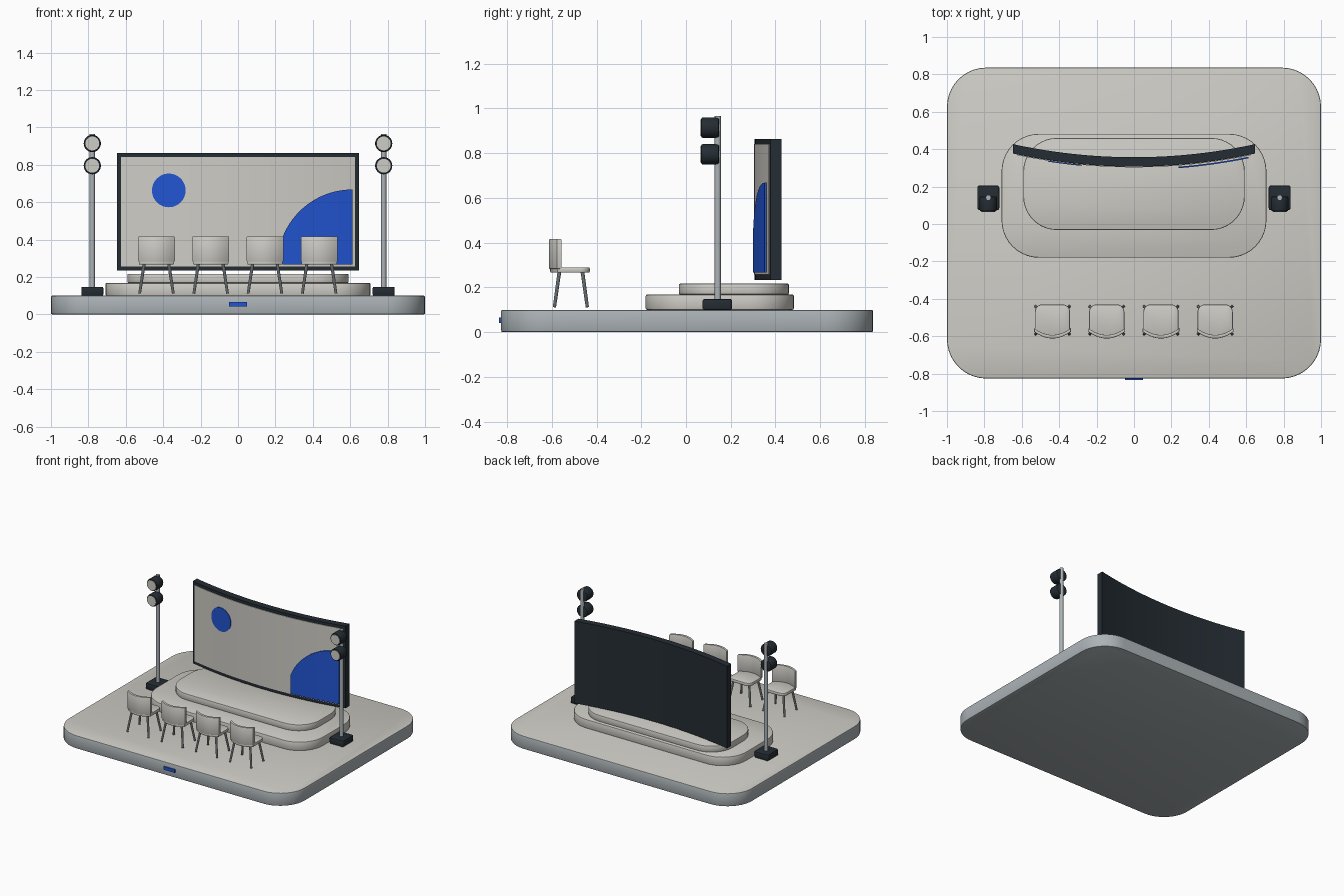
import bpy, bmesh, math
from mathutils import Vector

if "Cube" in bpy.data.objects:
    bpy.data.objects.remove(bpy.data.objects["Cube"])


def material(name, rgb):
    m = bpy.data.materials.new(name)
    m.diffuse_color = (*rgb, 1)
    m.use_nodes = True
    m.node_tree.nodes["Principled BSDF"].inputs["Base Color"].default_value = m.diffuse_color
    return m


CREAM = material("warm white", (0.62, 0.605, 0.56))
STEEL = material("steel grey", (0.41, 0.45, 0.47))
DARK = material("charcoal", (0.018, 0.026, 0.033))
BLUE = material("bright blue", (0.016, 0.09, 0.64))


def finish(bm, name, *mats, smooth=True):
    bmesh.ops.remove_doubles(bm, verts=bm.verts, dist=1e-5)
    bmesh.ops.recalc_face_normals(bm, faces=bm.faces)
    me = bpy.data.meshes.new(name)
    bm.to_mesh(me)
    bm.free()
    ob = bpy.data.objects.new(name, me)
    bpy.context.collection.objects.link(ob)
    for m in mats:
        me.materials.append(m)
    if smooth:
        bpy.ops.object.select_all(action='DESELECT')
        ob.select_set(True)
        bpy.context.view_layer.objects.active = ob
        bpy.ops.object.shade_smooth_by_angle(angle=math.radians(35))
    return ob


def prism(name, outline, z0, z1, bevel, *mats):
    """Extrude a flat outline upward and soften its rims."""
    bm = bmesh.new()
    face = bm.faces.new([bm.verts.new((x, y, z0)) for x, y in outline])
    ext = bmesh.ops.extrude_face_region(bm, geom=[face], use_keep_orig=True)
    for v in ext["geom"]:
        if isinstance(v, bmesh.types.BMVert):
            v.co.z = z1
    bmesh.ops.recalc_face_normals(bm, faces=bm.faces)
    if bevel:
        rims = [e for e in bm.edges if abs(e.verts[0].co.z - e.verts[1].co.z) < 1e-6]
        bmesh.ops.bevel(bm, geom=rims, offset=bevel, segments=2, profile=0.5,
                        affect='EDGES')
    return finish(bm, name, *mats)


def rounded_rect(x0, x1, y0, y1, r, n=10):
    pts = []
    for k, (cx, cy) in enumerate([(x1 - r, y1 - r), (x0 + r, y1 - r),
                                  (x0 + r, y0 + r), (x1 - r, y0 + r)]):
        for i in range(n + 1):
            a = math.pi / 2 * (k + i / n)
            pts.append((cx + r * math.cos(a), cy + r * math.sin(a)))
    return pts


def cylinder(name, a, b, r0, r1, mat, sides=24, bevel=0):
    a, b = Vector(a), Vector(b)
    d = b - a
    bm = bmesh.new()
    bmesh.ops.create_cone(bm, cap_ends=True, segments=sides, radius1=r0,
                          radius2=r1, depth=d.length)
    if bevel:
        rims = [e for e in bm.edges if abs(e.verts[0].co.z - e.verts[1].co.z) < 1e-6]
        bmesh.ops.bevel(bm, geom=rims, offset=bevel, segments=2, profile=0.5,
                        affect='EDGES')
    bm.transform(d.to_track_quat('Z', 'Y').to_matrix().to_4x4())
    bmesh.ops.translate(bm, vec=(a + b) / 2, verts=bm.verts)
    return finish(bm, name, mat)


def bowed(name, xs, low, high, front, thick, mat):
    """Slab following the bowed screen; low and high give z for each x."""
    bm = bmesh.new()
    rings = []
    for x in xs:
        y = 0.307 + x * x / 6.0 - front
        rings.append([bm.verts.new(p) for p in (
            (x, y, low(x)), (x, y, high(x)),
            (x, y + thick, high(x)), (x, y + thick, low(x)))])
    for p, q in zip(rings, rings[1:]):
        for i in range(4):
            j = (i + 1) % 4
            bm.faces.new((p[i], p[j], q[j], q[i]))
    bm.faces.new(rings[0])
    bm.faces.new(rings[-1])
    return finish(bm, name, mat)


def span(a, b, n):
    return [a + (b - a) * i / n for i in range(n + 1)]


# Platform with pale top and grey sides
platform = prism("platform", rounded_rect(-1, 1, -0.826, 0.836, 0.21), 0, 0.1,
                 0.007, STEEL, CREAM)
for p in platform.data.polygons:
    p.material_index = 1 if p.normal.z > 0.5 else 0

# Front badge plate
prism("front_plate", [(-0.047, -0.835), (0.047, -0.835), (0.047, -0.825),
                      (-0.047, -0.825)], 0.042, 0.066, 0, BLUE)

# Stage tiers
prism("lower_tier", rounded_rect(-0.708, 0.708, -0.18, 0.482, 0.2), 0.1, 0.168,
      0.006, CREAM)
prism("upper_tier", rounded_rect(-0.592, 0.592, -0.032, 0.46, 0.18), 0.168, 0.217,
      0.006, CREAM)

# Bowed screen: frame, panel and graphics
bowed("screen_frame", span(-0.647, 0.647, 24), lambda x: 0.234, lambda x: 0.863,
      0, 0.05, DARK)
bowed("screen_panel", span(-0.625, 0.625, 24), lambda x: 0.257, lambda x: 0.841,
      0.004, 0.006, CREAM)


def disc_half(x):
    return math.sqrt(max(0, 0.09 ** 2 - (x + 0.37) ** 2))


bowed("screen_disc", [-0.37 - 0.09 * math.cos(math.pi * i / 24) for i in range(25)],
      lambda x: 0.663 - disc_half(x), lambda x: 0.663 + disc_half(x),
      0.009, 0.006, BLUE)
bowed("screen_quarter_disc", span(0.238, 0.612, 28), lambda x: 0.266,
      lambda x: 0.266 + math.sqrt(0.402 ** 2 - (0.612 - x) ** 2),
      0.018, 0.008, BLUE)

# Light stands on both sides
for side, s in (("left", -1), ("right", 1)):
    x = 0.779 * s
    prism(side + "_stand_base",
          rounded_rect(x - 0.059, x + 0.059, 0.074, 0.206, 0.012, 3),
          0.1, 0.148, 0.008, DARK)
    cylinder(side + "_stand_pole", (x, 0.142, 0.14), (x, 0.142, 0.966),
             0.014, 0.014, STEEL, 16)
    for level, z in (("lower", 0.795), ("upper", 0.914)):
        cylinder(f"{side}_{level}_lamp", (x, 0.148, z), (x, 0.068, z),
                 0.046, 0.046, DARK, 28, 0.008)
        cylinder(f"{side}_{level}_lens", (x, 0.07, z), (x, 0.065, z),
                 0.037, 0.037, CREAM, 28)


# Row of chairs facing the screen
def back_curve(x, y):
    return y + 0.036 * (x / 0.098) ** 2


for i in range(4):
    cx = -0.436 + 0.29 * i
    # Seat with rounded front corners and a curved rear
    front = rounded_rect(-0.094, 0.094, -0.7, -0.43, 0.04, 6)[:14]
    rear = [(x, back_curve(x, -0.607)) for x in span(-0.094, 0.094, 12)]
    prism(f"chair_{i + 1}_seat", [(cx + x, y) for x, y in front + rear],
          0.266, 0.29, 0.006, CREAM)
    # Curved backrest
    xs = span(-0.098, 0.098, 14)
    shell = [(cx + x, back_curve(x, -0.612)) for x in xs]
    shell += [(cx + x, back_curve(x, -0.593)) for x in reversed(xs)]
    prism(f"chair_{i + 1}_back", shell, 0.283, 0.417, 0.004, CREAM)
    # Splayed legs
    for sx in (-1, 1):
        for row, top, foot in (("front", -0.463, -0.441), ("rear", -0.566, -0.588)):
            cylinder(f"chair_{i + 1}_{row}_leg_{'left' if sx < 0 else 'right'}",
                     (cx + sx * 0.066, top, 0.27), (cx + sx * 0.09, foot, 0.112),
                     0.0085, 0.0075, STEEL, 10)
